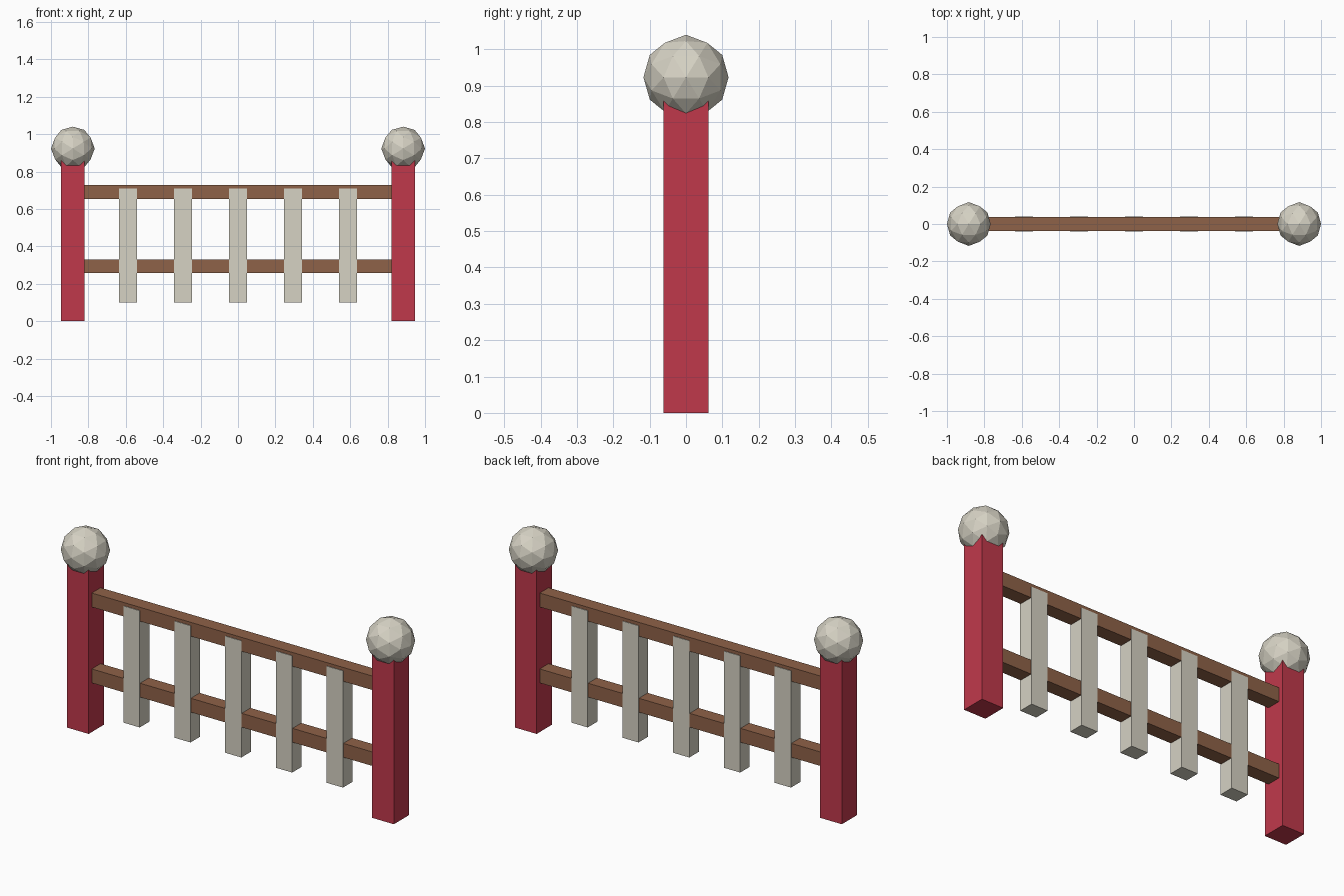
import bpy, bmesh, math
from mathutils import Matrix

cube = bpy.data.objects.get("Cube")
if cube:
    bpy.data.objects.remove(cube, do_unlink=True)


def material(name, rgb):
    lin = [((c / 255 + 0.055) / 1.055) ** 2.4 for c in rgb]
    mat = bpy.data.materials.new(name)
    mat.use_nodes = True
    mat.diffuse_color = (*lin, 1)
    mat.node_tree.nodes["Principled BSDF"].inputs["Base Color"].default_value = (*lin, 1)
    return mat


RED = material("red paint", (192, 57, 75))
WOOD = material("brown wood", (143, 98, 72))
STONE = material("pale stone", (214, 210, 196))


def add_object(name, bm, mat):
    mesh = bpy.data.meshes.new(name)
    bm.to_mesh(mesh)
    bm.free()
    mesh.materials.append(mat)
    obj = bpy.data.objects.new(name, mesh)
    bpy.context.collection.objects.link(obj)
    return obj


def box(name, mat, x, z_low, z_high, width, depth):
    bm = bmesh.new()
    place = Matrix.Translation((x, 0, (z_low + z_high) / 2))
    bmesh.ops.create_cube(bm, size=1, matrix=place @ Matrix.Diagonal((width, depth, z_high - z_low, 1)))
    return add_object(name, bm, mat)


def ball(name, mat, x, z, radius):
    # Tilted so an edge midpoint, not a corner, points straight up
    bm = bmesh.new()
    tilt = Matrix.Rotation(-math.atan(2) / 2, 4, "Y")
    bmesh.ops.create_icosphere(bm, subdivisions=2, radius=radius,
                               matrix=Matrix.Translation((x, 0, z)) @ tilt)
    return add_object(name, bm, mat)


POST_X = 0.883

# End posts with faceted ball finials
for side, sign in (("left", 1), ("right", -1)):
    box(f"{side}_post", RED, sign * POST_X, 0, 0.88, 0.125, 0.125)
    ball(f"{side}_finial", STONE, sign * POST_X, 0.923, 0.117)

# Horizontal rails running between the posts
for name, z in (("lower_rail", 0.257), ("upper_rail", 0.654)):
    box(name, WOOD, 0, z, z + 0.073, 2 * POST_X, 0.073)

# Evenly spaced pickets
for i in range(5):
    box(f"picket_{i + 1}", STONE, (i - 2) * 0.294, 0.1, 0.71, 0.094, 0.079)
